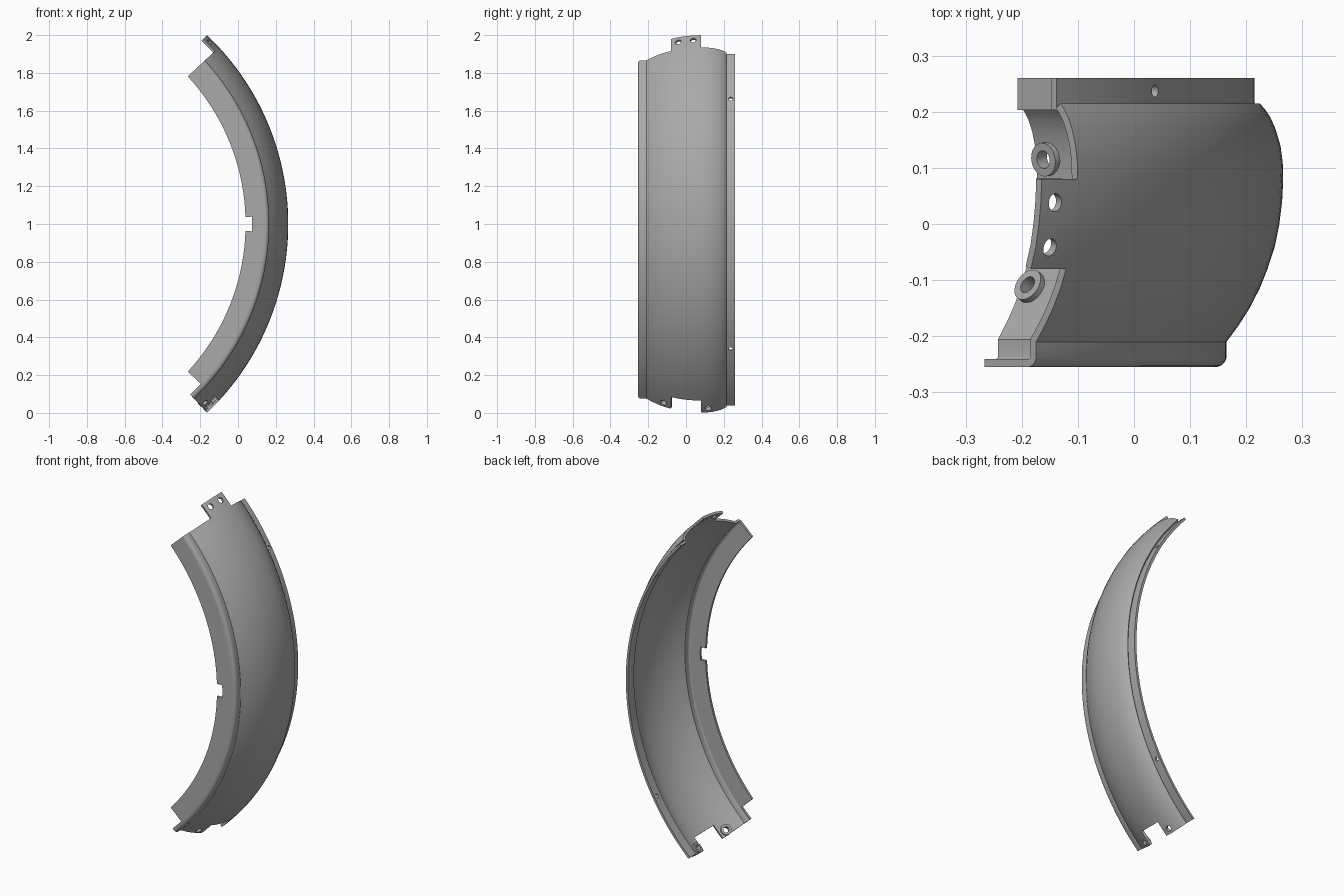
import bpy, bmesh
from math import radians, cos, sin
from mathutils import Vector, Matrix

if "Cube" in bpy.data.objects:
    bpy.data.objects.remove(bpy.data.objects["Cube"])

AXIS_X = -1.11            # the shell is swept about an axis parallel to y
LOW, HIGH = -46.5, 46.6   # sweep limits in degrees
END, NOTCH = 42.8, 1.87   # main end of the shell, half width of the flange notch
WALL = 0.014

grey = bpy.data.materials.new("mid_grey")
grey.use_nodes = True
colour = (0.4, 0.4, 0.4, 1)
grey.diffuse_color = colour
grey.node_tree.nodes["Principled BSDF"].inputs["Base Color"].default_value = colour

# Cross-section as (y, radius): flat flange, rounded corner, bulging skin
flange = [(-0.255, r) for r in (1.15, 1.185, 1.245, 1.257)]
corner = [(-0.252, 1.266), (-0.246, 1.272), (-0.238, 1.275)]
skin = [(-0.21, 1.275), (-0.18, 1.297), (-0.15, 1.316), (-0.115, 1.334), (-0.08, 1.348),
        (-0.04, 1.361), (0, 1.369), (0.04, 1.374), (0.08, 1.376), (0.11, 1.375),
        (0.14, 1.371), (0.17, 1.362), (0.19, 1.353), (0.205, 1.343), (0.215, 1.334)]


def place(angle, y, r):
    a = radians(angle)
    return Vector((AXIS_X + r * cos(a), y, 1 + r * sin(a)))


def steps(stops, size=1.5):
    out = [stops[0]]
    for a, b in zip(stops, stops[1:]):
        n = max(1, round((b - a) / size))
        out += [a + (b - a) * k / n for k in range(1, n + 1)]
    return out


def finish(bm, name):
    mesh = bpy.data.meshes.new(name)
    bm.to_mesh(mesh)
    bm.free()
    ob = bpy.data.objects.new(name, mesh)
    bpy.context.collection.objects.link(ob)
    mesh.materials.append(grey)
    return ob


def sweep(name, profile, angles, keep):
    """Sweep the profile, keep the wanted faces and thicken inward."""
    bm = bmesh.new()
    grid = [[bm.verts.new(place(a, y, r)) for y, r in profile] for a in angles]
    for i in range(len(angles) - 1):
        for j in range(len(profile) - 1):
            mid = [(p + q) / 2 for p, q in zip(profile[j], profile[j + 1])]
            if keep((angles[i] + angles[i + 1]) / 2, *mid):
                bm.faces.new((grid[i][j], grid[i][j + 1], grid[i + 1][j + 1], grid[i + 1][j]))
    bmesh.ops.delete(bm, geom=[v for v in bm.verts if not v.link_faces], context='VERTS')
    ob = finish(bm, name)
    mod = ob.modifiers.new("wall", 'SOLIDIFY')
    mod.thickness, mod.offset, mod.use_even_offset = WALL, -1, True
    return ob


def keep_shell(a, y, r):
    if a > END:                       # upper tongue only
        return abs(y) < 0.08
    if a < -END:                      # two lower lugs
        return abs(y) > 0.08 and r > 1.245
    return not (abs(a) < NOTCH and r < 1.185)


def surface(y):
    """Radius and slope of the skin at y."""
    for (y0, r0), (y1, r1) in zip(skin, skin[1:]):
        if y0 <= y <= y1:
            slope = (r1 - r0) / (y1 - y0)
            return r0 + slope * (y - y0), slope


def add_pin(bm, angle, y, r, slope, radius, inner, outer):
    """Cylinder along the local outward normal."""
    a = radians(angle)
    n = Vector((cos(a), -slope, sin(a))).normalized()
    turn = n.to_track_quat('Z', 'Y').to_matrix().to_4x4()
    centre = place(angle, y, r) + n * (inner + outer) / 2
    bmesh.ops.create_cone(bm, cap_ends=True, segments=32, radius1=radius, radius2=radius,
                          depth=outer - inner, matrix=Matrix.Translation(centre) @ turn)


# Shell with front flange, and the narrow rear rim
angles = steps([LOW, -END, -NOTCH, NOTCH, END, HIGH])
shell = sweep("curved_shell", flange + corner + skin, angles, keep_shell)
rim = sweep("rear_rim", [(0.203, 1.325), (0.26, 1.325)], steps([LOW, END]),
            lambda a, y, r: True)

# Fixing holes and the raised bosses inside the lower lugs
holes, pads = bmesh.new(), bmesh.new()
for angle, y in ((45.1, -0.042), (45.1, 0.038), (-45.3, -0.12), (-45.3, 0.118)):
    r, slope = surface(y)
    add_pin(holes, angle, y, r, slope, 0.016, -0.06, 0.04)
    if angle < 0:
        add_pin(pads, angle, y, r, slope, 0.03, -0.026, -0.004)
for angle in (-30, 30):
    add_pin(holes, angle, 0.237, 1.325, 0, 0.011, -0.05, 0.05)
bosses = finish(pads, "lug_bosses")
cutter = finish(holes, "hole_cutter")
cutter.hide_render = True
cutter.hide_set(True)

for ob in (shell, rim, bosses):
    cut = ob.modifiers.new("holes", 'BOOLEAN')
    cut.operation, cut.solver, cut.object = 'DIFFERENCE', 'EXACT', cutter

# Bake modifiers, then shade smooth with sharp edges kept
bpy.ops.object.select_all(action='DESELECT')
for ob in (shell, rim, bosses):
    ob.select_set(True)
bpy.context.view_layer.objects.active = shell
bpy.ops.object.convert(target='MESH')
bpy.ops.object.shade_smooth_by_angle(angle=radians(28))
bpy.data.objects.remove(cutter)
